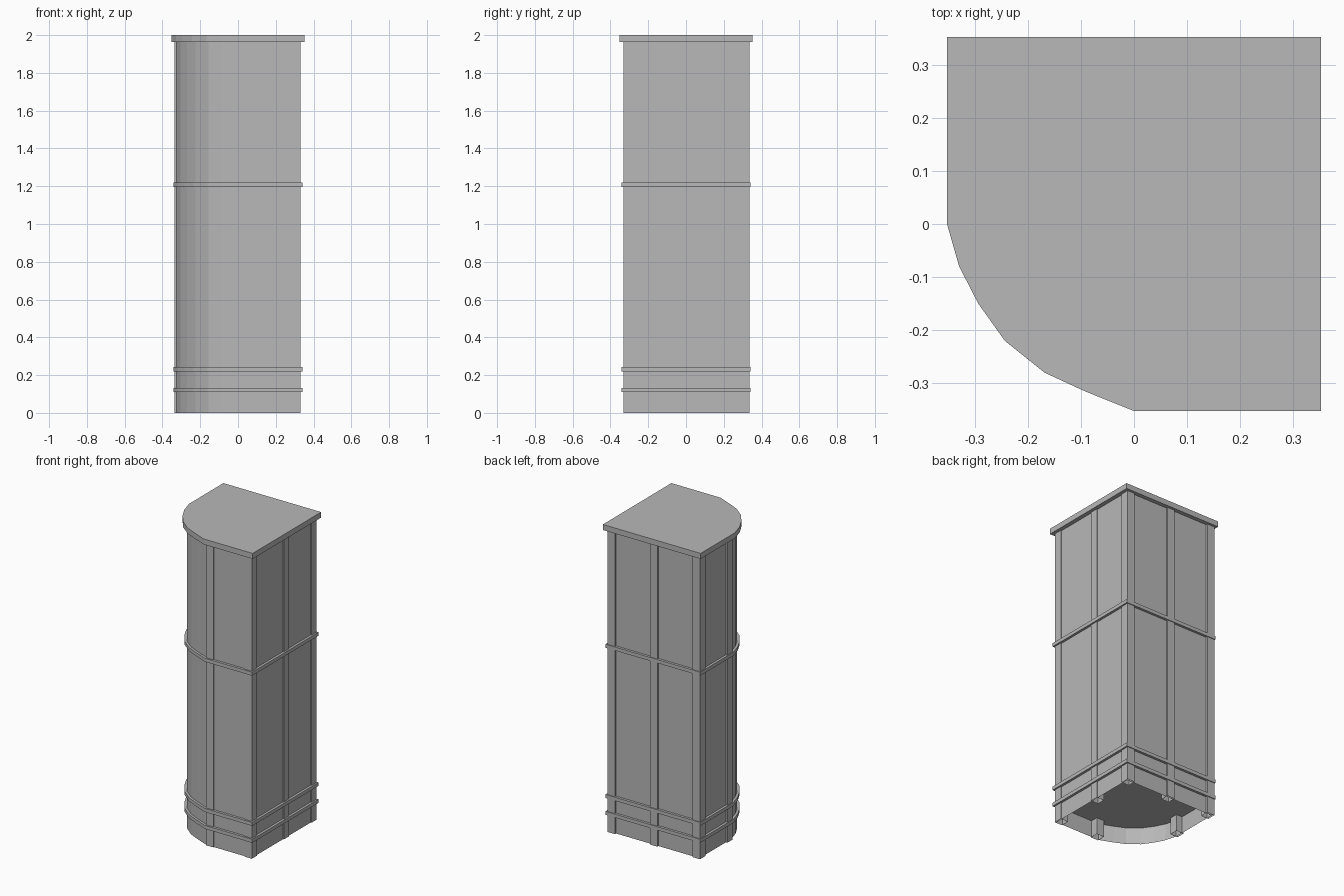
import bpy
import bmesh

cube = bpy.data.objects.get("Cube")
if cube:
    bpy.data.objects.remove(cube, do_unlink=True)

grey = bpy.data.materials.new("plain_grey")
grey.use_nodes = True
GREY = (0.48, 0.48, 0.48, 1)
grey.diffuse_color = GREY
grey.node_tree.nodes["Principled BSDF"].inputs["Base Color"].default_value = GREY

# Plan outline: a square with one faceted round corner, half width 1
HALF = 0.352
ARC = [(0, -0.352), (-0.092, -0.315), (-0.168, -0.28), (-0.243, -0.22),
       (-0.293, -0.15), (-0.329, -0.08), (-0.352, 0)]
OUTLINE = [(x / HALF, y / HALF) for x, y in ARC] + [(-1, 1), (1, 1), (1, -1)]


def prism(name, points, z0, z1, bottom=True, top=True):
    """Extrude a plan outline upright, with optional end faces."""
    bm = bmesh.new()
    low = [bm.verts.new((x, y, z0)) for x, y in points]
    high = [bm.verts.new((x, y, z1)) for x, y in points]
    n = len(points)
    for i in range(n):
        j = (i + 1) % n
        bm.faces.new((low[i], low[j], high[j], high[i]))
    if bottom:
        bm.faces.new(low)
    if top:
        bm.faces.new(high)
    bmesh.ops.recalc_face_normals(bm, faces=bm.faces)
    mesh = bpy.data.meshes.new(name)
    bm.to_mesh(mesh)
    bm.free()
    mesh.materials.append(grey)
    obj = bpy.data.objects.new(name, mesh)
    bpy.context.collection.objects.link(obj)
    return obj


def slab(name, half, z0, z1, **ends):
    return prism(name, [(x * half, y * half) for x, y in OUTLINE], z0, z1, **ends)


# Wall panels, open underneath, and the overhanging top
slab("wall_panels", 0.325, 0, 1.97, bottom=False)
slab("top_cap", HALF, 1.964, 2.0)

# Horizontal bands, each a full shelf through the body
for name, z in (("base_band", 0.11), ("lower_band", 0.22), ("middle_band", 1.197)):
    slab(name, 0.341, z, z + 0.023)

# Upright posts standing slightly proud of the panels: lower corner x, y
W = 0.054
posts = {
    "front_left_post": (0.277, -0.331),
    "front_middle_post": (0, -0.331),
    "right_middle_post": (-0.336, 0),
    "back_right_post": (-0.336, 0.282),
    "back_middle_post": (-0.03, 0.282),
    "back_left_post": (0.277, 0.282),
    "left_middle_post": (0.277, 0),
}
for name, (x, y) in posts.items():
    prism(name, [(x, y), (x + W, y), (x + W, y + W), (x, y + W)], 0, 1.97, bottom=False)
